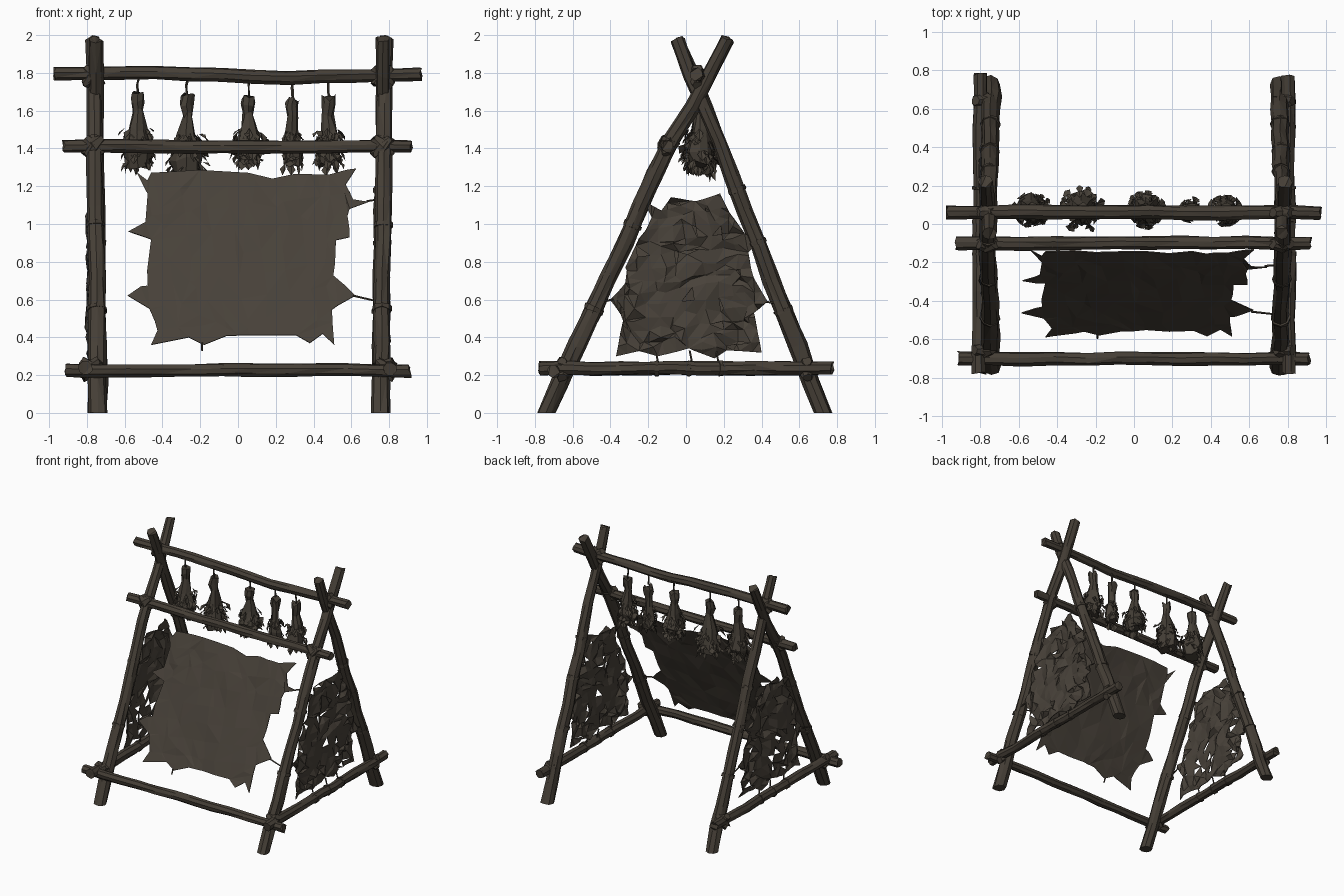
import bpy, bmesh, math, random
from mathutils import Vector

random.seed(4)
cube = bpy.data.objects.get("Cube")
if cube:
    bpy.data.objects.remove(cube)


def material(name, rgb):
    m = bpy.data.materials.new(name)
    m.use_nodes = True
    m.diffuse_color = (*rgb, 1)
    m.node_tree.nodes["Principled BSDF"].inputs["Base Color"].default_value = (*rgb, 1)
    return m


WOOD = material("weathered wood", (0.060, 0.049, 0.037))
HIDE = material("tanned hide", (0.064, 0.053, 0.041))
HERB = material("dried herbs", (0.060, 0.050, 0.038))
rnd = random.uniform


def finish(name, bm, mat):
    bmesh.ops.recalc_face_normals(bm, faces=bm.faces)
    mesh = bpy.data.meshes.new(name)
    bm.to_mesh(mesh)
    bm.free()
    mesh.materials.append(mat)
    ob = bpy.data.objects.new(name, mesh)
    bpy.context.collection.objects.link(ob)
    return ob


def tube(bm, pts, radii, sides, rough=0.0):
    """Skin a path with rough polygonal rings and closed ends."""
    pts = [Vector(p) for p in pts]
    rings = []
    for i, p in enumerate(pts):
        d = (pts[min(i + 1, len(pts) - 1)] - pts[max(i - 1, 0)]).normalized()
        u = d.cross(Vector((0.31, 0.2, 0.93)) if abs(d.z) < 0.7 else Vector((1, 0, 0))).normalized()
        v = d.cross(u)
        ring = []
        for k in range(sides):
            a = math.tau * k / sides
            r = radii[i] * (1 + rnd(-rough, rough))
            ring.append(bm.verts.new(p + (u * math.cos(a) + v * math.sin(a)) * r + d * rnd(-rough, rough) * 0.1))
        rings.append(ring)
    for a, b in zip(rings, rings[1:]):
        for k in range(sides):
            j = (k + 1) % sides
            bm.faces.new((a[k], a[j], b[j], b[k]))
    bm.faces.new(rings[0])
    bm.faces.new(rings[-1])


def along(pts, t):
    """Point at fraction t of a path."""
    pts = [Vector(p) for p in pts]
    lens = [(b - a).length for a, b in zip(pts, pts[1:])]
    t *= sum(lens)
    for a, b, n in zip(pts, pts[1:], lens):
        if t <= n + 1e-6:
            return a.lerp(b, t / n)
        t -= n
    return pts[-1]


def log(name, pts, r0, r1, steps=11, collars=()):
    bm = bmesh.new()
    path = [along(pts, i / steps) + Vector((rnd(-1, 1), rnd(-1, 1), rnd(-1, 1))) * 0.004 for i in range(steps + 1)]
    tube(bm, path, [r0 + (r1 - r0) * i / steps for i in range(steps + 1)], 8, 0.11)
    # cord wrapped round the log
    for t in collars:
        r = (r0 + (r1 - r0) * t) * 1.13
        tube(bm, [along(pts, t - 0.005), along(pts, t + 0.005)], [r, r], 8, 0.06)
    for v in bm.verts:
        v.co.z = min(max(v.co.z, 0), 2)
    bmesh.ops.triangulate(bm, faces=bm.faces)
    return finish(name, bm, WOOD)


# Crossed legs and low side rails
FRONT_LEG = [(-0.74, -0.02), (-0.63, 0.25), (-0.35, 0.84), (-0.11, 1.39), (0.07, 1.68), (0.22, 1.985)]
BACK_LEG = [(0.725, -0.02), (0.63, 0.25), (0.37, 0.92), (0.15, 1.5), (0.045, 1.74), (-0.045, 1.975)]
for side, s, foot in (("left", 1, 0.756), ("right", -1, 0.742)):
    log(side + "_front_leg", [(s * (foot + 0.012 * z), y, z) for y, z in FRONT_LEG], 0.05, 0.038,
        collars=(0.28, 0.5, 0.72))
    log(side + "_back_leg", [(s * (foot + 0.007 * z), y, z) for y, z in BACK_LEG], 0.05, 0.037,
        collars=(0.28, 0.46, 0.6))
    log(side + "_side_rail", [(s * 0.805, -0.775, 0.235), (s * 0.8, 0.775, 0.235)], 0.038, 0.037,
        collars=(0.4, 0.51, 0.62))

# Cross beams
log("top_beam", [(-0.97, 0.06, 1.79), (-0.4, 0.065, 1.8), (0.2, 0.06, 1.775), (0.97, 0.06, 1.79)], 0.037, 0.036)
log("middle_beam", [(-0.92, -0.1, 1.41), (0, -0.095, 1.41), (0.92, -0.1, 1.41)], 0.036, 0.035)
log("bottom_beam", [(-0.91, -0.7, 0.225), (0.91, -0.7, 0.225)], 0.036, 0.035)


def bind(x, y, z):
    """Crossed cord lashing at a joint."""
    bm = bmesh.new()
    p = Vector((x, y, z))
    for dz in (-0.045, 0.045):
        d = Vector((0.045, 0, dz))
        tube(bm, [p - d, p, p + d], [0.025, 0.048, 0.025], 7, 0.1)
    finish("joint_lashing", bm, WOOD)


for s in (-1, 1):
    for x, y, z in ((0.77, 0.06, 1.78), (0.765, -0.105, 1.41), (0.78, -0.655, 0.23), (0.78, 0.64, 0.23)):
        bind(s * x, y, z)


def hide(name, outline, place, step, rumple, drop):
    """Cut a flat outline into a grid, crumple it, tear holes and bend it into place."""
    bm = bmesh.new()
    bm.faces.new([bm.verts.new((u, v, 0)) for u, v in outline])
    bmesh.ops.triangulate(bm, faces=bm.faces)
    for axis in (Vector((1, 0.15, 0)), Vector((-0.12, 1, 0))):
        for k in range(-12, 22):
            geom = bm.verts[:] + bm.edges[:] + bm.faces[:]
            bmesh.ops.bisect_plane(bm, geom=geom, plane_co=axis * (k * step), plane_no=axis)
    bmesh.ops.remove_doubles(bm, verts=bm.verts, dist=step * 0.25)
    bmesh.ops.triangulate(bm, faces=bm.faces)
    torn = [f for f in bm.faces if random.random() < drop and not any(e.is_boundary for e in f.edges)]
    bmesh.ops.delete(bm, geom=torn, context='FACES')
    for v in bm.verts:
        w = rnd(-rumple, rumple) + rumple * 0.5 * math.sin(v.co.x * 9 + v.co.y * 5)
        j = 0 if v.is_boundary else min(rumple, 0.015)
        v.co = place(v.co.x + rnd(-j, j), v.co.y + rnd(-j, j), w)
    ob = finish(name, bm, HIDE)
    mod = ob.modifiers.new("thickness", 'SOLIDIFY')
    mod.thickness = 0.006
    mod.offset = 0


def cords(name, pairs):
    bm = bmesh.new()
    for a, b in pairs:
        tube(bm, [a, b], [0.006, 0.005], 5)
    finish(name, bm, WOOD)


# Large hide stretched in the slope of the front legs
def front(u, v, w):
    return Vector((u, -0.75 + 0.475 * v + w, v))


hide("front_hide", [
    (-0.46, 1.27), (-0.2, 1.285), (0.05, 1.27), (0.48, 1.26), (0.63, 1.3), (0.57, 1.21), (0.61, 1.13), (0.7, 1.12),
    (0.59, 1.08), (0.59, 0.93), (0.52, 0.9), (0.51, 0.73), (0.62, 0.62), (0.53, 0.57), (0.5, 0.48), (0.51, 0.36),
    (0.45, 0.42), (0.38, 0.37), (0.31, 0.41), (0, 0.41), (-0.18, 0.36), (-0.26, 0.4), (-0.46, 0.36), (-0.42, 0.45),
    (-0.48, 0.56), (-0.6, 0.63), (-0.49, 0.68), (-0.46, 0.92), (-0.58, 0.96), (-0.49, 1.01), (-0.48, 1.15),
    (-0.54, 1.28), (-0.48, 1.23)], front, 0.12, 0.007, 0.004)
cords("front_hide_cords", [(front(0.61, 0.62, 0), front(0.74, 0.59, 0)), (front(0.68, 1.12, 0), front(0.74, 1.13, 0)),
                           (front(-0.19, 0.37, 0), front(-0.19, 0.33, 0))])

# Rumpled, torn hides on both sides
SIDE_OUTLINE = [
    (-0.08, 1.14), (0.05, 1.12), (0.18, 1.16), (0.23, 1.06), (0.31, 0.95), (0.39, 0.91), (0.33, 0.85), (0.35, 0.73),
    (0.43, 0.59), (0.36, 0.53), (0.4, 0.32), (0.25, 0.33), (0.15, 0.29), (0.02, 0.34), (-0.15, 0.3), (-0.24, 0.33),
    (-0.37, 0.3), (-0.33, 0.5), (-0.4, 0.6), (-0.32, 0.68), (-0.32, 0.77), (-0.25, 0.92), (-0.18, 1.03),
    (-0.22, 1.12), (-0.13, 1.07)]
for side, s in (("left", 1), ("right", -1)):
    def flank(u, v, w):
        return Vector((s * (0.783 + w), u, v))
    hide(side + "_side_hide", SIDE_OUTLINE, flank, 0.065, 0.019, 0.055)
    ends = [((y, 0.33), (y + 0.02, 0.23)) for y in (-0.16, 0.02, 0.16)]
    ends += [((0.38, 0.9), (0.41, 0.87)), ((0.42, 0.59), (0.53, 0.57)), ((-0.39, 0.6), (-0.47, 0.58)),
             ((-0.2, 1.1), (-0.24, 1.12))]
    cords(side + "_side_cords", [(flank(*a, 0), flank(*b, 0.01)) for a, b in ends])


# Herb bundles hanging from the top beam
def bundle(name, x, top, low, width, leaves):
    bm = bmesh.new()
    c = Vector((x, 0.075, 0))
    base = low + 0.05
    heights = [top + (base - top) * f for f in (0, 0.1, 0.25, 0.5, 0.8, 1)]
    shape = [0.036, 0.036, 0.028, 0.5 * width, 0.8 * width, 0.6 * width]
    tube(bm, [c + Vector((rnd(-0.006, 0.006), 0, z)) for z in heights], shape, 8, 0.2)
    tube(bm, [c + Vector((0.01, -0.015, 1.79)), c + Vector((-0.004, 0, 1.74)), c + Vector((0, 0, top))],
         [0.007] * 3, 5, 0.2)
    # drooping pointed leaves
    for _ in range(leaves):
        a = rnd(0, math.tau)
        z = rnd(low + 0.06, low + 0.06 + (top - low) * 0.45)
        out = Vector((math.cos(a), math.sin(a), 0))
        across = Vector((-out.y, out.x, rnd(-0.5, 0.5))) * rnd(0.014, 0.03)
        p = c + Vector((0, 0, z)) + out * width * rnd(0.3, 0.75)
        tip = p + out * width * rnd(0.1, 0.45) + Vector((0, 0, rnd(-0.08, -0.02)))
        mid = p.lerp(tip, 0.5) + out * 0.01
        root, l, r, t = [bm.verts.new(q) for q in (p, mid - across, mid + across, tip)]
        bm.faces.new((root, l, t))
        bm.faces.new((root, t, r))
    finish(name, bm, HERB)


for i, spec in enumerate(((-0.53, 1.69, 1.26, 0.095, 100), (-0.27, 1.68, 1.22, 0.115, 80), (0.06, 1.67, 1.28, 0.1, 80),
                          (0.29, 1.66, 1.26, 0.062, 50), (0.48, 1.67, 1.27, 0.09, 70))):
    bundle("herb_bundle_%d" % (i + 1), *spec)
